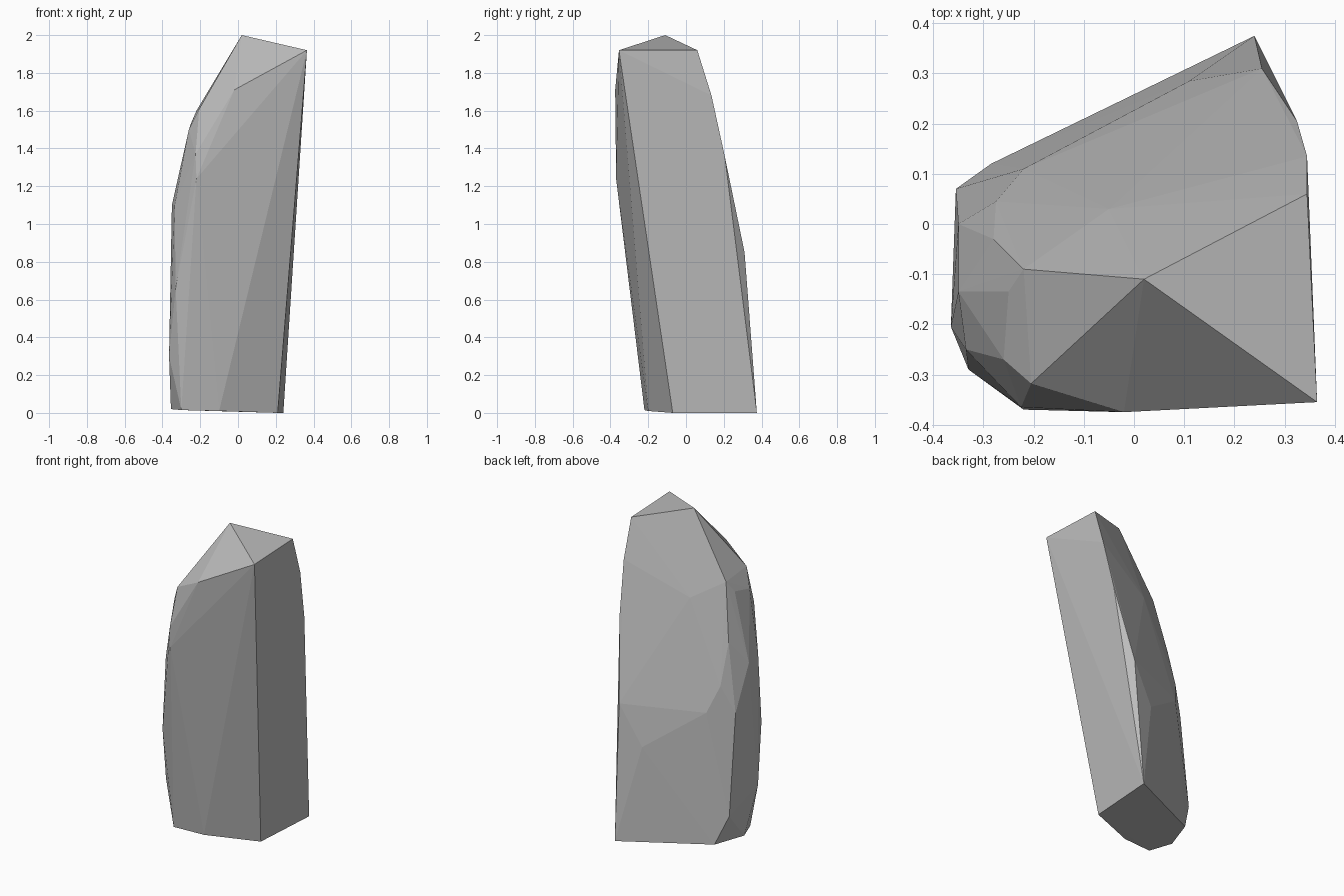
import bpy
import bmesh
from mathutils import Vector

# Remove the default object
default_cube = bpy.data.objects.get("Cube")
if default_cube:
    bpy.data.objects.remove(default_cube, do_unlink=True)


def make_material(name, colour):
    material = bpy.data.materials.new(name)
    material.use_nodes = True
    material.diffuse_color = colour
    shader = material.node_tree.nodes["Principled BSDF"]
    shader.inputs["Base Color"].default_value = colour
    shader.inputs["Roughness"].default_value = 0.9
    return material


def make_hull(name, corner_groups, material):
    """Wrap a convex faceted skin round groups of corner points."""
    mesh = bpy.data.meshes.new(name)
    bm = bmesh.new()
    for group in corner_groups:
        for corner in group:
            bm.verts.new(Vector(corner))
    hull = bmesh.ops.convex_hull(bm, input=list(bm.verts), use_existing_faces=False)
    # Drop any corner that ended up inside the skin
    unused = [v for v in bm.verts if not v.link_faces]
    bmesh.ops.delete(bm, geom=unused, context="VERTS")
    bmesh.ops.recalc_face_normals(bm, faces=list(bm.faces))
    for face in bm.faces:
        face.smooth = False
    bm.to_mesh(mesh)
    bm.free()
    mesh.materials.append(material)
    rock = bpy.data.objects.new(name, mesh)
    bpy.context.collection.objects.link(rock)
    return rock


# Slanted crown: peak and the two corners of the flat side
crown = [(.02, -.11, 2), (.365, -.355, 1.92), (.345, .06, 1.92)]

# Foot outline
foot = [(.21, -.07, 0), (.24, .375, 0), (-.1, -.2, .01), (-.3, -.22, .015),
        (-.355, -.08, .02), (-.285, .12, .02)]

# Curved edge between the flat side and the back
back_edge = [(.345, .135, 1.68), (.325, .205, 1.36), (.255, .31, .85)]

# Shoulder of the front face
front_edge = [(-.02, -.375, 1.71), (-.225, -.365, 1.37), (-.22, -.37, 1.24),
              (-.33, -.29, .66)]

# Chipped narrow side, from the shoulder down
narrow_side = [(-.205, -.318, 1.61), (-.22, -.09, 1.6), (-.25, -.135, 1.53),
               (-.26, -.27, 1.5), (-.335, -.25, 1.1), (-.35, -.135, 1.1),
               (-.35, 0, .83), (-.365, -.205, .3), (-.355, .07, .2)]

# Gentle bulges on the back
back_face = [(-.2, -.04, 1.4), (-.28, -.03, 1.25), (-.275, .045, 1),
             (-.22, .11, .84), (-.05, .03, 1.5), (.11, .285, .6)]

stone_grey = make_material("stone grey", (.5, .5, .5, 1))
make_hull("standing_rock",
          [crown, foot, back_edge, front_edge, narrow_side, back_face],
          stone_grey)
